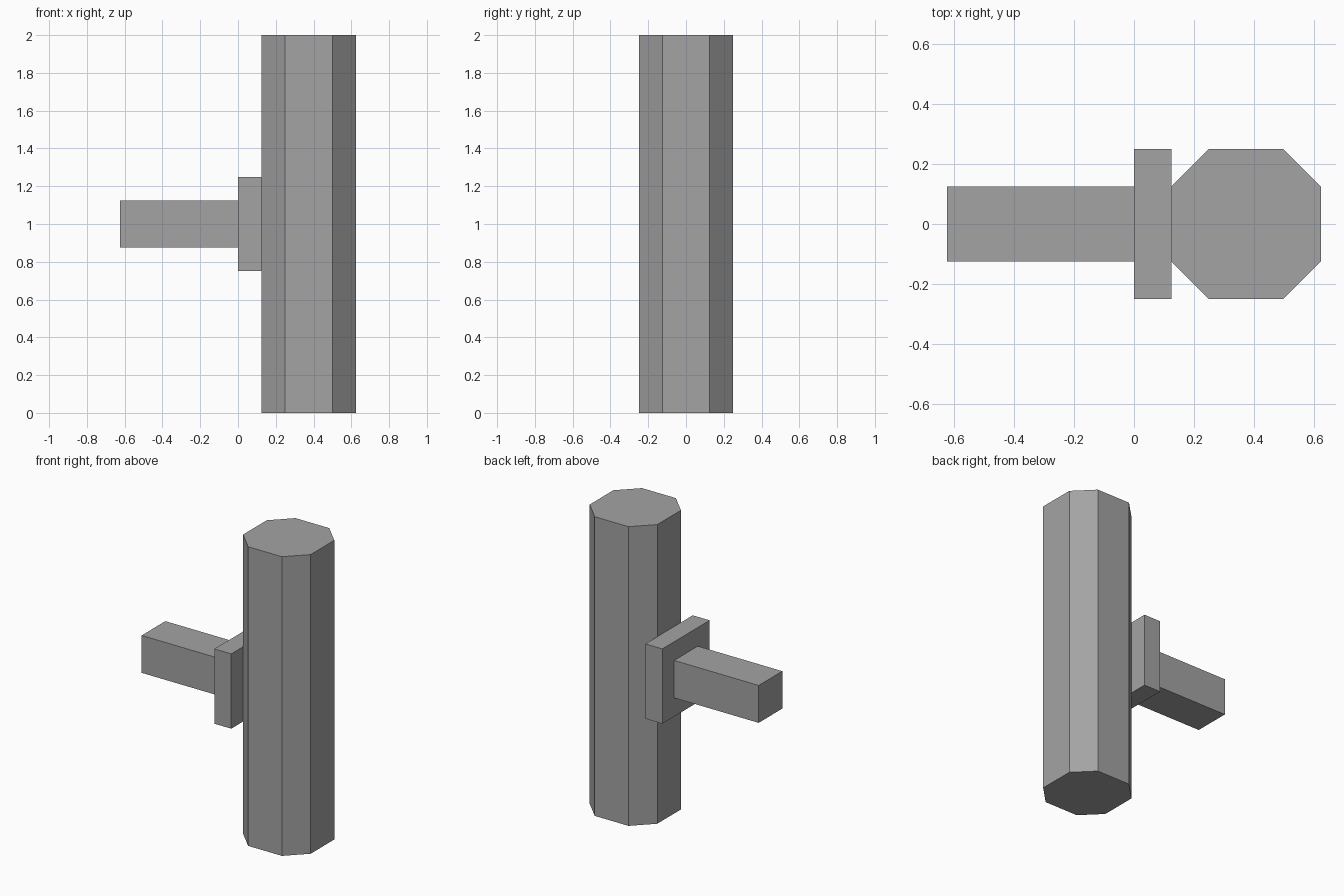
import bpy
import bmesh

cube = bpy.data.objects.get("Cube")
if cube:
    bpy.data.objects.remove(cube, do_unlink=True)

# Single flat grey
grey = bpy.data.materials.new("mid grey")
grey.use_nodes = True
colour = (0.37, 0.37, 0.37, 1.0)
grey.diffuse_color = colour
grey.node_tree.nodes["Principled BSDF"].inputs["Base Color"].default_value = colour


def prism(name, outline, z0, z1):
    """Extrude a flat outline of (x, y) points from z0 up to z1."""
    bm = bmesh.new()
    base = bm.faces.new([bm.verts.new((x, y, z0)) for x, y in outline])
    top = bmesh.ops.extrude_face_region(bm, geom=[base], use_keep_orig=True)["geom"]
    verts = [v for v in top if isinstance(v, bmesh.types.BMVert)]
    bmesh.ops.translate(bm, verts=verts, vec=(0, 0, z1 - z0))
    bmesh.ops.recalc_face_normals(bm, faces=bm.faces)
    mesh = bpy.data.meshes.new(name)
    bm.to_mesh(mesh)
    bm.free()
    mesh.materials.append(grey)
    obj = bpy.data.objects.new(name, mesh)
    bpy.context.collection.objects.link(obj)
    return obj


def box(name, x0, x1, half_y, z0, z1):
    outline = [(x0, -half_y), (x1, -half_y), (x1, half_y), (x0, half_y)]
    return prism(name, outline, z0, z1)


# Upright eight-sided column with chamfered corners
R, C, CX = 0.25, 0.125, 0.375
octagon = [(-C, -R), (C, -R), (R, -C), (R, C), (C, R), (-C, R), (-R, C), (-R, -C)]
prism("column", [(CX + x, y) for x, y in octagon], 0.0, 2.0)

# Square mounting plate and the arm behind it
box("mounting_plate", 0.0, 0.125, 0.25, 0.75, 1.25)
box("support_arm", -0.625, 0.0, 0.125, 0.875, 1.125)
